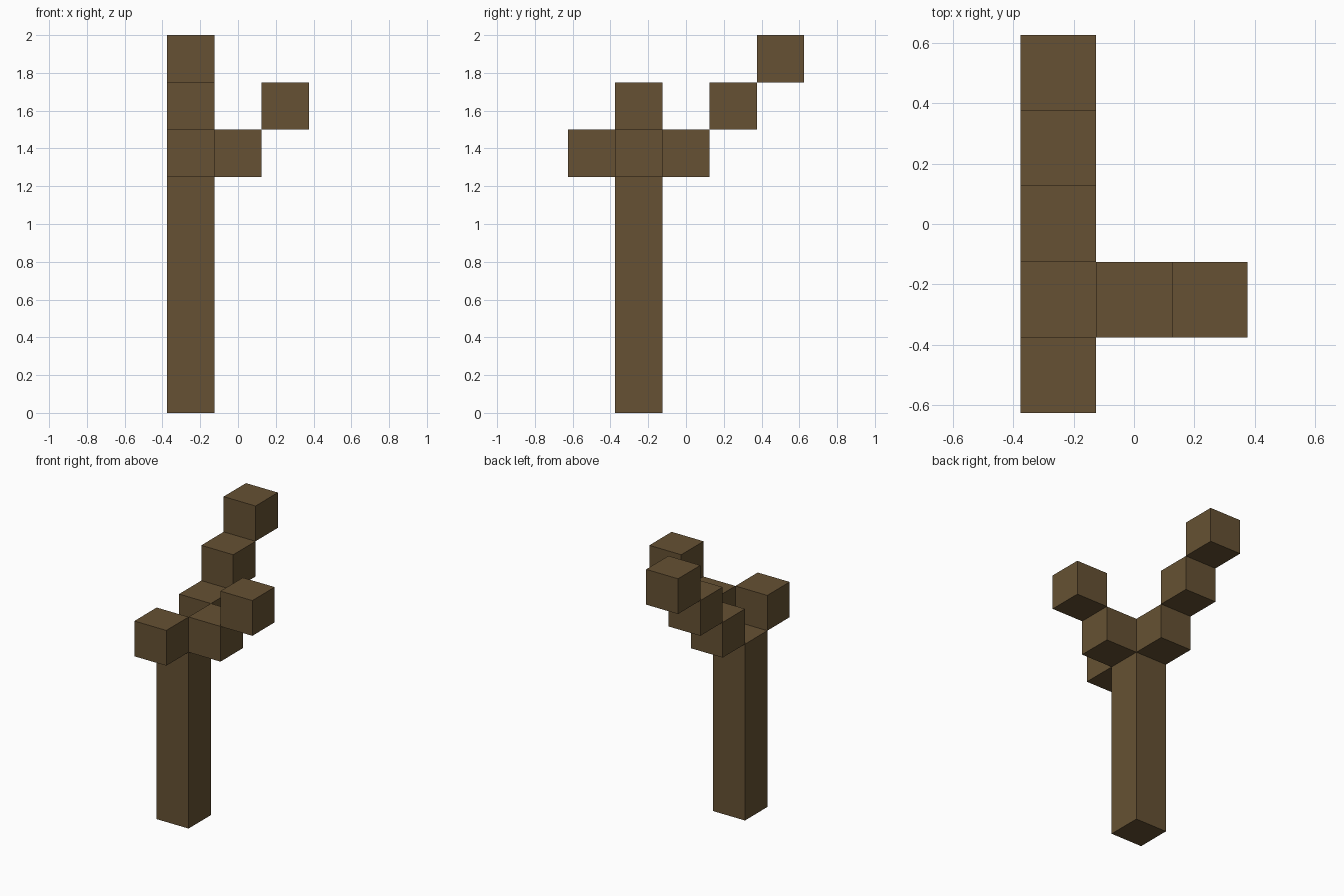
import bpy
import bmesh
from mathutils import Matrix, Vector

S = 0.25  # block size

default = bpy.data.objects.get("Cube")
if default:
    bpy.data.objects.remove(default, do_unlink=True)

# Bark material
bark = bpy.data.materials.new("brown_bark")
bark.use_nodes = True
color = (0.133, 0.083, 0.033, 1)
bark.diffuse_color = color
bsdf = next(n for n in bark.node_tree.nodes if n.type == "BSDF_PRINCIPLED")
bsdf.inputs["Base Color"].default_value = color


def blocks(name, boxes):
    """One flat-shaded object from (centre, size) boxes."""
    bm = bmesh.new()
    for centre, size in boxes:
        matrix = Matrix.Translation(centre) @ Matrix.Diagonal((*size, 1))
        bmesh.ops.create_cube(bm, size=1, matrix=matrix)
    mesh = bpy.data.meshes.new(name)
    bm.to_mesh(mesh)
    bm.free()
    mesh.materials.append(bark)
    bpy.context.collection.objects.link(bpy.data.objects.new(name, mesh))


def branch(name, direction, count):
    """Blocks climbing diagonally outward from the open trunk top."""
    start = Vector((-S, -S, 5.5 * S)) + Vector(direction) * S
    step = (Vector(direction) + Vector((0, 0, 1))) * S
    blocks(name, [(start + step * i, (S, S, S)) for i in range(count)])


# Trunk, with its top left open between the branches
blocks("trunk", [((-S, -S, 2.5 * S), (S, S, 5 * S))])

# Branches
branch("front_branch", (0, -1, 0), 1)
branch("left_branch", (1, 0, 0), 2)
branch("back_branch", (0, 1, 0), 3)
